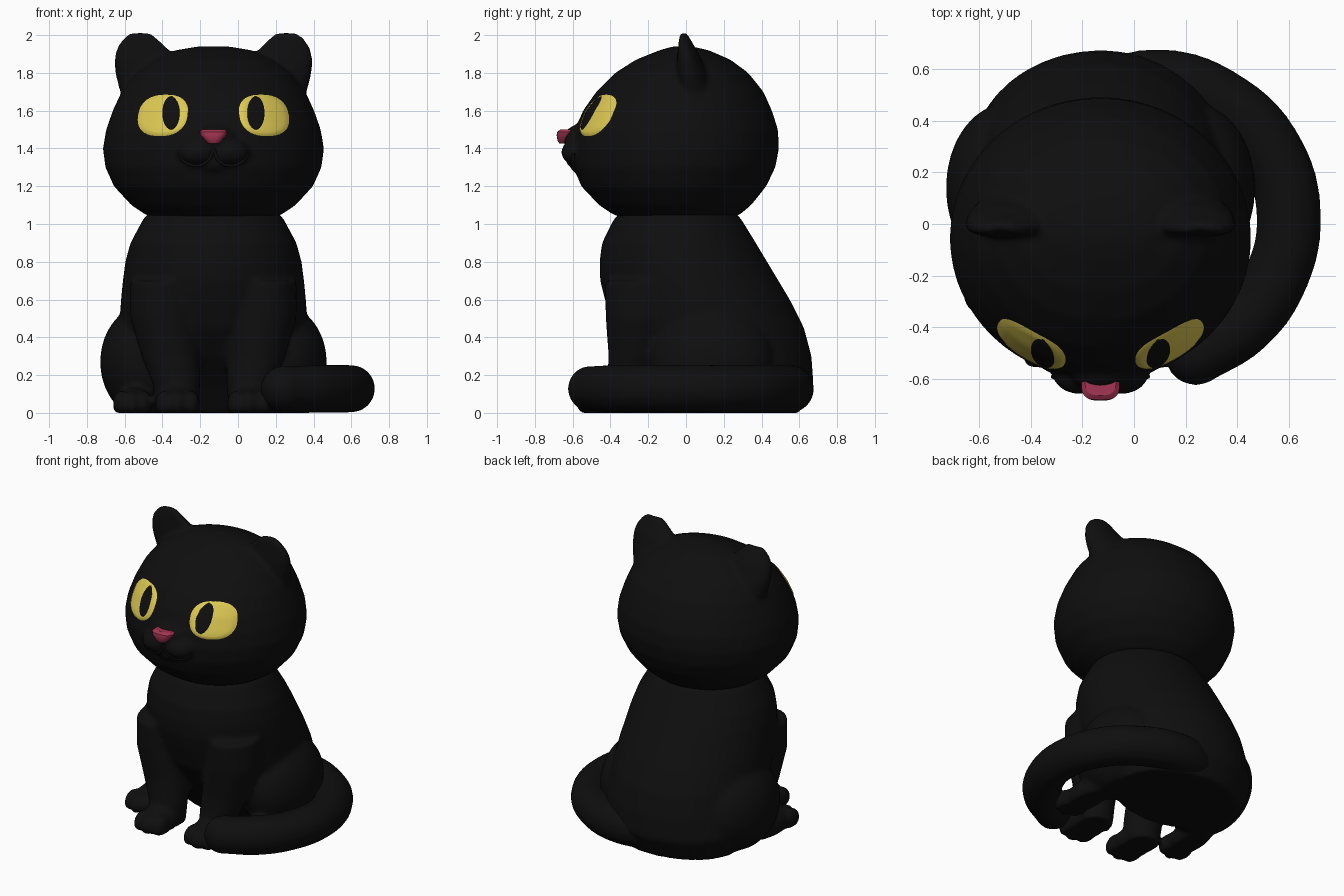
import bpy, bmesh
from math import sin, cos, pi, copysign
from mathutils import Vector

if "Cube" in bpy.data.objects:
    bpy.data.objects.remove(bpy.data.objects["Cube"])

CX = -0.13  # symmetry plane of the cat; the tail reaches out to its left


def material(name, colour):
    m = bpy.data.materials.new(name)
    m.use_nodes = True
    m.diffuse_color = (*colour, 1)
    node = m.node_tree.nodes["Principled BSDF"]
    node.inputs["Base Color"].default_value = (*colour, 1)
    node.inputs["Roughness"].default_value = 0.7
    return m


BLACK = material("black fur", (0.0045, 0.0045, 0.0045))
YELLOW = material("yellow eye", (0.73, 0.59, 0.085))
PINK = material("pink nose", (0.37, 0.035, 0.085))


def finish(name, bm, mat):
    bmesh.ops.recalc_face_normals(bm, faces=bm.faces)
    for f in bm.faces:
        f.smooth = True
    mesh = bpy.data.meshes.new(name)
    bm.to_mesh(mesh)
    bm.free()
    mesh.materials.append(mat)
    ob = bpy.data.objects.new(name, mesh)
    bpy.context.collection.objects.link(ob)
    return ob


def power(v, e):
    return copysign(abs(v) ** e, v)


def loft(name, rings, side=1, mat=BLACK, p=2.0, n=40, dent=0.0):
    """Stack of oval rings (z, x0, x1, y0, y1), x measured from the symmetry plane."""
    bm = bmesh.new()
    loops = []
    for z, x0, x1, y0, y1 in rings:
        loop = []
        for i in range(n):
            a = 2 * pi * i / n
            c, s = power(cos(a), 2 / p), power(sin(a), 2 / p)
            x = (x0 + x1) / 2 + (x1 - x0) / 2 * c
            y = (y0 + y1) / 2 + (y1 - y0) / 2 * s
            if s < 0:
                y += dent * s * s
            loop.append(bm.verts.new((CX + side * x, y, z)))
        loops.append(loop)
    for a, b in zip(loops, loops[1:]):
        for i in range(n):
            j = (i + 1) % n
            bm.faces.new((a[i], a[j], b[j], b[i]))
    bm.faces.new(loops[0][::-1])
    bm.faces.new(loops[-1])
    return finish(name, bm, mat)


def blob(name, centre, size, side=1):
    """Ellipsoid flattened where it meets the ground."""
    bm = bmesh.new()
    bmesh.ops.create_uvsphere(bm, u_segments=32, v_segments=20, radius=1)
    for v in bm.verts:
        q = [centre[k] + v.co[k] * size[k] for k in range(3)]
        v.co = (CX + side * q[0], q[1], max(q[2], 0))
    return finish(name, bm, BLACK)


def activate(ob):
    bpy.ops.object.select_all(action='DESELECT')
    ob.select_set(True)
    bpy.context.view_layer.objects.active = ob


def fuse(name, parts, voxel, steps):
    """Melt overlapping parts into one soft skin."""
    activate(parts[0])
    for ob in parts:
        ob.select_set(True)
    bpy.ops.object.join()
    ob = bpy.context.object
    ob.name = name
    mod = ob.modifiers.new("skin", 'REMESH')
    mod.mode = 'VOXEL'
    mod.voxel_size = voxel
    mod.use_smooth_shade = True
    soft = ob.modifiers.new("soften", 'SMOOTH')
    soft.factor = 0.5
    soft.iterations = steps
    for m in ("skin", "soften"):
        bpy.ops.object.modifier_apply(modifier=m)
    bpy.ops.object.shade_smooth()
    return ob


def tube(name, points, depth, radii=None):
    cu = bpy.data.curves.new(name, 'CURVE')
    cu.dimensions = '3D'
    cu.bevel_depth = depth
    cu.bevel_resolution = 6
    cu.use_fill_caps = True
    sp = cu.splines.new('BEZIER')
    sp.bezier_points.add(len(points) - 1)
    for i, (bp, co) in enumerate(zip(sp.bezier_points, points)):
        bp.co = co
        bp.handle_left_type = bp.handle_right_type = 'AUTO'
        bp.radius = radii[i] if radii else 1
    cu.materials.append(BLACK)
    ob = bpy.data.objects.new(name, cu)
    bpy.context.collection.objects.link(ob)
    activate(ob)
    bpy.ops.object.convert(target='MESH')
    bpy.ops.object.shade_smooth()
    return bpy.context.object


def sym(z, w, y0, y1):
    return (z, -w, w, y0, y1)


# Torso with haunches, legs and paws
body = [loft("torso", [sym(*r) for r in (
    (0, .44, -.05, .6), (.15, .5, -.15, .675), (.3, .5, -.28, .665), (.45, .5, -.38, .625),
    (.6, .49, -.43, .55), (.7, .48, -.455, .49), (.8, .467, -.458, .43), (.9, .44, -.445, .37),
    (1.03, .37, -.38, .29), (1.1, .3, -.3, .22))])]
for s in (-1, 1):
    body.append(blob("haunch", (.36, .14, .27), (.24, .33, .3), s))
    body.append(loft("front_leg", [
        (0, .08, .3, -.42, -.2), (.15, .07, .32, -.42, -.18), (.3, .07, .38, -.41, -.12),
        (.5, .08, .44, -.425, -.05), (.7, .1, .44, -.43, 0)], s))
    body.append(blob("front_paw", (.19, -.4, .05), (.12, .13, .09), s))
    body.append(blob("hind_foot", (.42, -.12, .05), (.1, .22, .09), s))
    for k in (-1, 0, 1):
        body.append(blob("front_toe", (.19 + .07 * k, -.5 + .02 * abs(k), .045), (.048, .08, .075), s))
        body.append(blob("hind_toe", (.43 + .06 * k, -.28 + .02 * abs(k), .045), (.042, .08, .075), s))
fuse("body", body, .016, 6)

# Tail curling round the left side to the front
path = [(-.2, .47), (.1, .55), (.35, .465), (.53, .28), (.6, .03), (.545, -.22), (.42, -.39), (.24, -.505)]
tail = tube("tail", [(x, y, .128) for x, y in path], .128, [1, 1, 1, 1, .98, .98, .98, .94])
tip = blob("tail_tip", (.24 - CX, -.505, .128), (.12, .12, .12))
fuse("tail", [tail, tip], .016, 3)

# Head with ears and muzzle
head = [loft("head", [sym(*r) for r in (
    (1.02, .27, -.3, .2), (1.05, .36, -.385, .285), (1.1, .435, -.46, .345), (1.2, .527, -.555, .425),
    (1.3, .572, -.595, .473), (1.4, .585, -.603, .492), (1.5, .568, -.588, .487), (1.6, .533, -.545, .455),
    (1.7, .487, -.475, .41), (1.8, .41, -.375, .33), (1.87, .32, -.265, .235), (1.92, .2, -.14, .12),
    (1.94, .08, -.07, .03))], n=64)]
for s in (-1, 1):
    head.append(loft("ear", [
        (1.62, .28, .46, -.05, .14), (1.72, .2, .5, -.075, .13), (1.8, .17, .52, -.085, .11),
        (1.86, .18, .525, -.085, .085), (1.9, .215, .52, -.08, .07), (1.94, .255, .508, -.075, .045),
        (1.985, .3, .475, -.068, .02), (2.015, .34, .435, -.055, 0)], s, dent=.035))
    head.append(blob("cheek", (.085, -.57, 1.38), (.105, .09, .075), s))
head.append(blob("muzzle", (0, -.55, 1.45), (.13, .1, .08)))
head.append(blob("chin", (0, -.56, 1.32), (.09, .06, .05)))
head = fuse("head", head, .014, 6)


def face_y(x, z):
    """Depth of the face at a given place."""
    hit, where, _, _ = head.ray_cast(Vector((x, -3, z)), Vector((0, 1, 0)))
    return where.y if hit else -.45


def patch(name, side, cx, cz, rx, rz, lift, mat, p=2.0, lean=0.0, n=40, steps=8):
    """Thin domed oval lying on the face."""
    bm = bmesh.new()
    rows = []
    for k in range(steps + 1):
        f = max(k / steps, .02)
        row = []
        for i in range(n):
            a = 2 * pi * i / n
            v = rz * f * power(sin(a), 2 / p)
            x = CX + side * (cx + rx * f * power(cos(a), 2 / p) - lean * v)
            z = cz + v
            out = lift if k < steps else -.004
            row.append(bm.verts.new((x, face_y(x, z) - out, z)))
        rows.append(row)
    bm.faces.new(rows[0])
    for a, b in zip(rows, rows[1:]):
        for i in range(n):
            j = (i + 1) % n
            bm.faces.new((a[i], a[j], b[j], b[i]))
    return finish(name, bm, mat)


# Eyes with slit pupils, and the curved mouth
for s, label in ((-1, "right"), (1, "left")):
    patch(label + "_eye", s, .268, 1.575, .137, .115, .008, YELLOW, 2.4, .15)
    patch(label + "_pupil", s, .225, 1.588, .05, .096, .013, BLACK)
    line = [(.185, 1.375), (.15, 1.33), (.09, 1.31), (.03, 1.335), (0, 1.4)]
    tube(label + "_mouth", [(CX + s * x, face_y(CX + s * x, z), z) for x, z in line], .009)

# Nose
nose = loft("nose", [sym(*r) for r in (
    (1.425, .028, -.67, -.58), (1.44, .042, -.68, -.58), (1.47, .068, -.685, -.57),
    (1.488, .074, -.682, -.56), (1.5, .06, -.665, -.55))], mat=PINK, p=3)
activate(nose)
bpy.ops.object.shade_smooth_by_angle()
